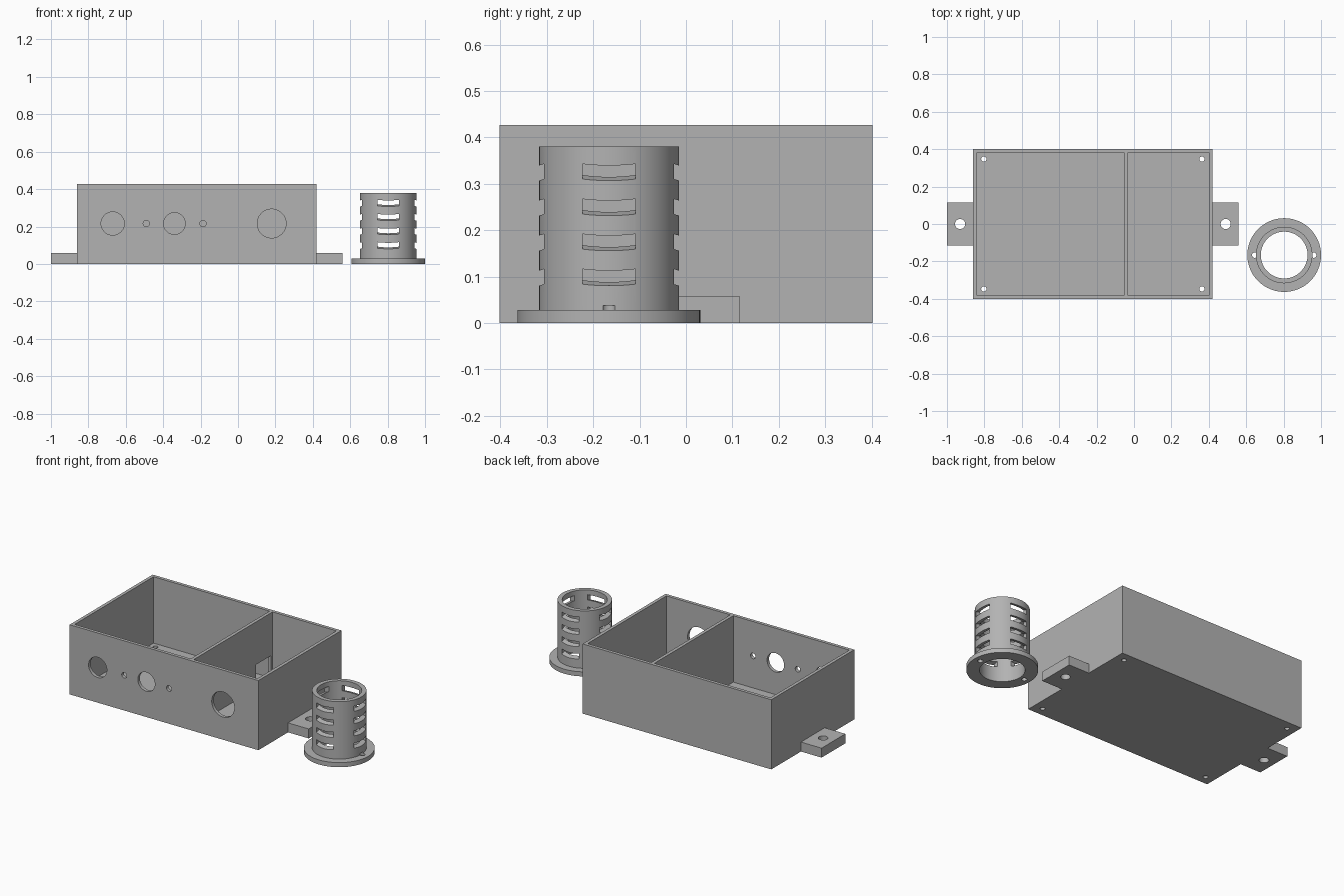
import bpy, bmesh, math
from mathutils import Matrix, Vector

cube = bpy.data.objects.get("Cube")
if cube:
    bpy.data.objects.remove(cube, do_unlink=True)

grey = bpy.data.materials.new("plain grey")
grey.use_nodes = True
grey.diffuse_color = (0.45, 0.45, 0.45, 1)
grey.node_tree.nodes["Principled BSDF"].inputs["Base Color"].default_value = grey.diffuse_color


def make(name, bm):
    bmesh.ops.recalc_face_normals(bm, faces=bm.faces)
    mesh = bpy.data.meshes.new(name)
    bm.to_mesh(mesh)
    bm.free()
    mesh.materials.append(grey)
    ob = bpy.data.objects.new(name, mesh)
    bpy.context.collection.objects.link(ob)
    return ob


def block(name, low, high):
    low, high = Vector(low), Vector(high)
    bm = bmesh.new()
    place = Matrix.Translation((low + high) / 2) @ Matrix.Diagonal((*(high - low), 1))
    bmesh.ops.create_cube(bm, size=1, matrix=place)
    return make(name, bm)


def rod(name, centre, radius, length, axis="Z", sides=48):
    bm = bmesh.new()
    turn = Matrix.Rotation(math.pi / 2, 4, "X") if axis == "Y" else Matrix()
    bmesh.ops.create_cone(bm, cap_ends=True, segments=sides, radius1=radius, radius2=radius,
                          depth=length, matrix=Matrix.Translation(centre) @ turn)
    return make(name, bm)


def cut(target, *cutters):
    bpy.context.view_layer.objects.active = target
    for cutter in cutters:
        cutter.hide_render = True
        mod = target.modifiers.new("cut", "BOOLEAN")
        mod.operation, mod.solver, mod.object = "DIFFERENCE", "EXACT", cutter
        bpy.ops.object.modifier_apply(modifier=mod.name)
        bpy.data.objects.remove(cutter, do_unlink=True)


def smooth(ob):
    bpy.ops.object.select_all(action="DESELECT")
    ob.select_set(True)
    bpy.context.view_layer.objects.active = ob
    bpy.ops.object.shade_smooth_by_angle(angle=math.radians(30))


# Open box: shell with two compartments
LEFT, RIGHT, DEPTH, TOP, WALL = -0.86, 0.42, 0.402, 0.427, 0.02
box = block("box_body", (LEFT, -DEPTH, 0), (RIGHT, DEPTH, TOP))
inner = DEPTH - WALL
for x0, x1 in ((LEFT + WALL, -0.053), (-0.033, RIGHT - WALL)):
    cut(box, block("cavity", (x0, -inner, WALL), (x1, inner, TOP + 0.1)))

# Cable opening in the divider
cut(box, block("cable_slot", (-0.1, 0.22, 0.025), (0.02, 0.365, 0.165)))

# Holes through the front wall
for x, r in ((-0.67, 0.062), (-0.49, 0.017), (-0.34, 0.058), (-0.187, 0.017), (0.18, 0.077)):
    cut(box, rod("front_hole", (x, -DEPTH, 0.216), r, 0.1, "Y"))

# Screw holes in the floor corners
for x in (-0.803, 0.363):
    for y in (-0.347, 0.347):
        cut(box, rod("floor_hole", (x, y, 0), 0.014, 0.1, sides=24))
smooth(box)

# Mounting tabs at both ends
for side, x0, x1 in (("right", -1, LEFT), ("left", RIGHT, 0.56)):
    tab = block(side + "_mounting_tab", (x0, -0.115, 0), (x1, 0.115, 0.058))
    cut(tab, rod("tab_hole", ((x0 + x1) / 2, 0, 0.03), 0.027, 0.2))
    smooth(tab)

# Flanged tube: L-shaped profile turned around its axis
CX, CY, R_IN, R_OUT = 0.803, -0.166, 0.125, 0.151
profile = ((R_IN, 0), (0.197, 0), (0.197, 0.028), (R_OUT, 0.028), (R_OUT, 0.38), (R_IN, 0.38))
bm = bmesh.new()
ring = [bm.verts.new((CX + r, CY, z)) for r, z in profile]
edges = [bm.edges.new((ring[i - 1], ring[i])) for i in range(len(ring))]
bmesh.ops.spin(bm, geom=ring + edges, cent=(CX, CY, 0), axis=(0, 0, 1),
               angle=math.tau, steps=80, use_merge=True)
bmesh.ops.remove_doubles(bm, verts=bm.verts, dist=0.0001)
tube = make("vented_tube", bm)

# Sloping vents: four rows on four sides
bm = bmesh.new()
for row in range(4):
    for quarter in range(4):
        place = (Matrix.Translation((CX, CY, 0.101 + 0.0755 * row))
                 @ Matrix.Rotation(quarter * math.pi / 2, 4, "Z")
                 @ Matrix.Translation((0.137, 0, 0))
                 @ Matrix.Rotation(math.radians(17), 4, "Y")
                 @ Matrix.Diagonal((0.09, 0.115, 0.031, 1)))
        bmesh.ops.create_cube(bm, size=1, matrix=place)
cut(tube, make("vents", bm))

# Flange screw holes nicking the tube wall
for side in (-1, 1):
    cut(tube, rod("flange_hole", (CX + side * 0.157, CY, 0), 0.015, 0.076, sides=24))
smooth(tube)
